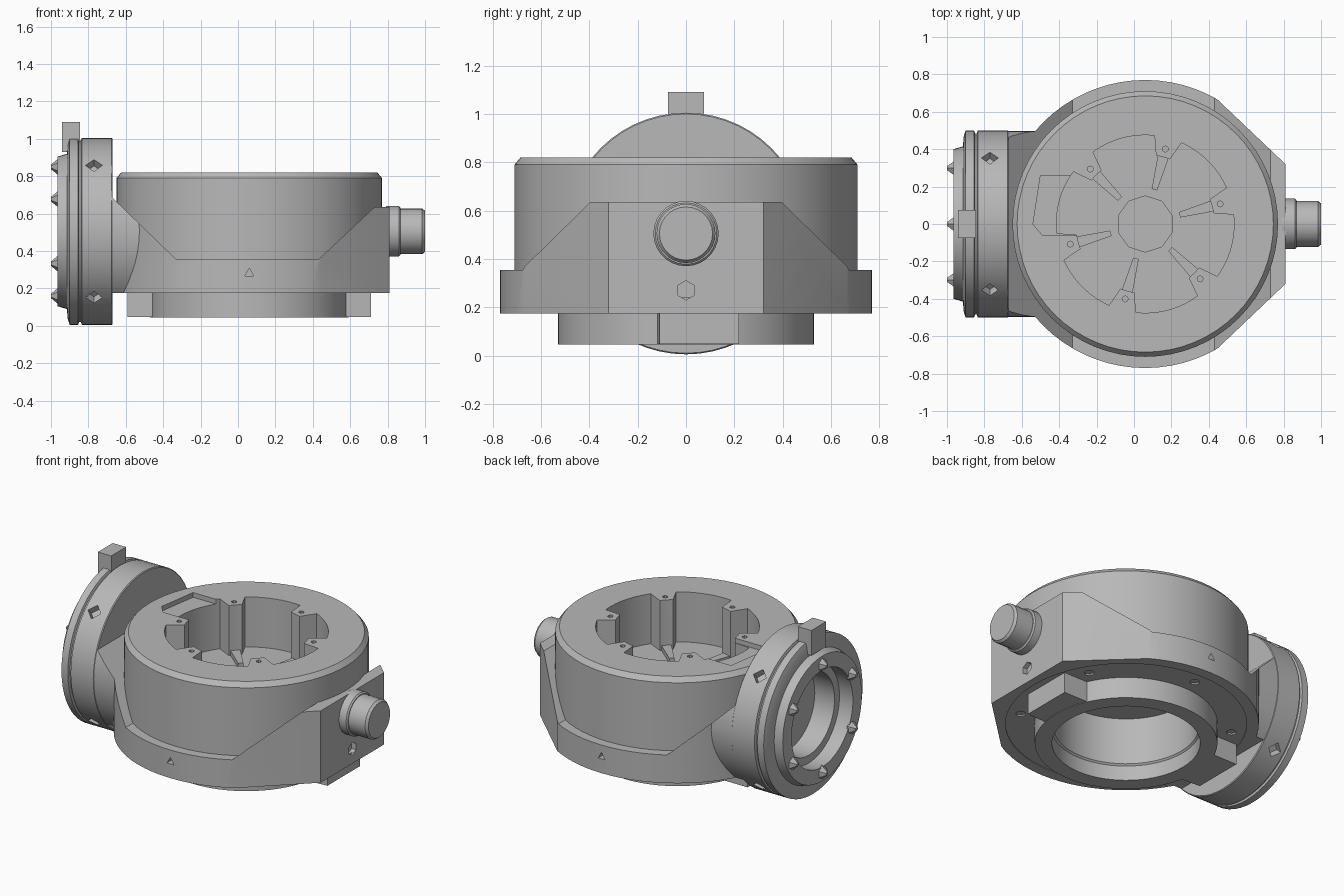
import bpy, bmesh
from math import sin, cos, pi, radians
from mathutils import Matrix, Vector

cube = bpy.data.objects.get("Cube")
if cube:
    bpy.data.objects.remove(cube, do_unlink=True)

grey = bpy.data.materials.new("machined grey")
grey.use_nodes = True
GREY = (0.48, 0.48, 0.48, 1)
grey.diffuse_color = GREY
grey.node_tree.nodes["Principled BSDF"].inputs["Base Color"].default_value = GREY

CX = 0.06      # axis of the round body
AXIS_Z = 0.505   # height of the horizontal axis
ALONG_X = Matrix.Translation((0, 0, AXIS_Z)) @ Matrix.Rotation(pi / 2, 4, 'Y')


def finish(name, bm, matrix=Matrix()):
    bmesh.ops.transform(bm, matrix=matrix, verts=bm.verts)
    bmesh.ops.recalc_face_normals(bm, faces=bm.faces)
    mesh = bpy.data.meshes.new(name)
    bm.to_mesh(mesh)
    bm.free()
    mesh.materials.append(grey)
    ob = bpy.data.objects.new(name, mesh)
    bpy.context.collection.objects.link(ob)
    return ob


def lathe(name, profile, steps=48, matrix=Matrix()):
    """Spin a closed (radius, height) profile around local z."""
    bm = bmesh.new()
    verts = [bm.verts.new((r, 0, h)) for r, h in profile]
    edges = [bm.edges.new((verts[i - 1], verts[i])) for i in range(len(verts))]
    bmesh.ops.spin(bm, geom=verts + edges, cent=(0, 0, 0), axis=(0, 0, 1),
                   angle=2 * pi, steps=steps, use_merge=True)
    bmesh.ops.remove_doubles(bm, verts=bm.verts, dist=1e-5)
    return finish(name, bm, matrix)


def prism(name, outline, low, high, matrix=Matrix()):
    """Extrude a flat outline along local z."""
    bm = bmesh.new()
    face = bm.faces.new([bm.verts.new((x, y, low)) for x, y in outline])
    new = bmesh.ops.extrude_face_region(bm, geom=[face])["geom"]
    moved = [v for v in new if isinstance(v, bmesh.types.BMVert)]
    bmesh.ops.translate(bm, verts=moved, vec=(0, 0, high - low))
    return finish(name, bm, matrix)


def box(name, lo, hi):
    rect = [(lo[0], lo[1]), (hi[0], lo[1]), (hi[0], hi[1]), (lo[0], hi[1])]
    return prism(name, rect, lo[2], hi[2])


def rod(name, start, end, radius, sides=12, tip=None):
    start, end = Vector(start), Vector(end)
    bm = bmesh.new()
    bmesh.ops.create_cone(bm, cap_ends=True, segments=sides, radius1=radius,
                          radius2=radius if tip is None else tip,
                          depth=(end - start).length)
    turn = (end - start).to_track_quat('Z', 'Y').to_matrix().to_4x4()
    return finish(name, bm, Matrix.Translation((start + end) / 2) @ turn)


def cut(ob, cutter):
    mod = ob.modifiers.new("cut", 'BOOLEAN')
    mod.object, mod.operation, mod.solver = cutter, 'DIFFERENCE', 'EXACT'
    bpy.context.view_layer.objects.active = ob
    bpy.ops.object.modifier_apply(modifier=mod.name)
    bpy.data.objects.remove(cutter, do_unlink=True)


def polar(r, degrees):
    return CX + r * cos(radians(degrees)), r * sin(radians(degrees))


# Round body with a deep closed cup below
body = lathe("round_body", [(0, .45), (.42, .45), (.42, .15), (.43, .14), (.43, .045),
                            (.53, .045), (.53, .19), (.71, .19), (.71, .79),
                            (.685, .82), (0, .82)], 64, Matrix.Translation((CX, 0, 0)))

# Lobed pocket in the top, with six screw bosses standing into it
BOSSES = [15 + 60 * i for i in range(6)]
pocket = []
for a in range(0, 360, 3):
    offset = abs((a - 15 + 30) % 60 - 30)
    pocket.append(polar(.37 if offset < 7 else .475, a))
cut(body, prism("pocket_cutter", pocket, .50, 1))
cut(body, rod("floor_recess_cutter", (CX, 0, .47), (CX, 0, .6), .15, 10))
for a in BOSSES:
    x, y = polar(.415, a)
    cut(body, rod("screw_cutter", (x, y, .76), (x, y, .9), .016, 8))

# Shallow step at the rim of the pocket
cut(body, prism("rim_step_cutter", [(-.30, .26), (-.50, .26), (-.54, 0), (-.49, -.06),
                                    (-.30, -.06)], .79, 1))

# Low ribs running from the floor recess out to the bosses
for i, a in enumerate(BOSSES):
    spot = Matrix.Translation((CX, 0, 0)) @ Matrix.Rotation(radians(a), 4, 'Z')
    prism("floor_rib_%d" % (i + 1), [(.19, -.015), (.38, -.03), (.38, .03), (.19, .015)],
          .49, .53, spot)


# Bracket around the body: low walls front and back, rising to both ends
def slope_cutter():
    turn = Matrix.Rotation(pi / 2, 4, 'X')
    side = [(-2, 2), (-.80, .81), (-.33, .355), (.43, .355), (.73, .635), (2, .635), (2, 2)]
    return prism("slope_cutter", side, -2, 2, turn)


plan = [polar(.77, a) for a in range(60, 301, 5)] + [(.81, -.32), (.81, .32)]
bracket = prism("bracket", plan, .175, .75)
cut(bracket, slope_cutter())
cut(bracket, rod("bore_cutter", (CX, 0, 0), (CX, 0, 1), .70, 64))
for s in (-1, 1):
    cut(bracket, rod("side_hole_cutter", (CX, s, .28), (CX, s * .72, .28), .028, 3))
cut(bracket, rod("end_hole_cutter", (1, 0, .27), (.78, 0, .27), .04, 6))

# Neck joining the bracket to the upright disc
neck = rod("neck", (-.685, 0, AXIS_Z), (-.50, 0, AXIS_Z), .498, 56)
cut(neck, slope_cutter())
cut(neck, box("neck_floor_cutter", (-2, -2, -1), (2, 2, .175)))
cut(neck, rod("neck_bore_cutter", (CX, 0, 0), (CX, 0, 1), .70, 64))

# Plate closing the underside between bracket and body, with screw holes
plate = lathe("base_plate", [(.50, .18), (.74, .18), (.74, .24), (.50, .24)], 48,
              Matrix.Translation((CX, 0, 0)))
for a in range(30, 360, 60):
    x, y = polar(.62, a)
    cut(plate, rod("plate_hole_cutter", (x, y, .1), (x, y, .22), .03, 8))

# Locking tabs on the lower ring
for name, s in (("right_lock_tab", -1), ("left_lock_tab", 1)):
    prism(name, [(CX + s * .47, -.12), (CX + s * .65, -.11), (CX + s * .65, .22),
                 (CX + s * .47, .22)], .048, .19)

# Upright disc with a groove, a raised flange and a stepped blind bore
disc = lathe("upright_disc", [(0, -.67), (.495, -.67), (.50, -.675), (.50, -.835),
                              (.485, -.84), (.485, -.85), (.50, -.855), (.50, -.90),
                              (.47, -.91), (.415, -.915), (.40, -.965), (.31, -.965),
                              (.31, -.87), (.26, -.87), (.26, -.73), (0, -.73)], 56, ALONG_X)
for a in range(45, 360, 90):
    y, z = cos(radians(a)), sin(radians(a))
    cut(disc, rod("rim_hole_cutter", (-.77, y * .6, AXIS_Z + z * .6),
                  (-.77, y * .45, AXIS_Z + z * .45), .045, 4))

# Low pointed bolt heads on the flange
for i in range(6):
    a = radians(30 + 60 * i)
    y, z = .345 * cos(a), AXIS_Z + .345 * sin(a)
    rod("flange_bolt_%d" % (i + 1), (-.96, y, z), (-1, y, z), .045, 6, .012)

# Key on top of the disc
box("top_key", (-.94, -.075, .93), (-.845, .075, 1.09))

# Plug on the opposite end
lathe("end_plug", [(0, .79), (.135, .79), (.135, .86), (.127, .868), (.122, .868),
                   (.122, .985), (.11, 1), (0, 1)], 28, ALONG_X)

# Smooth round walls, keep edges sharp
bpy.ops.object.select_all(action='DESELECT')
for ob in bpy.context.scene.objects:
    if ob.type == 'MESH':
        ob.select_set(True)
        bpy.context.view_layer.objects.active = ob
bpy.ops.object.shade_smooth_by_angle(angle=radians(30))
